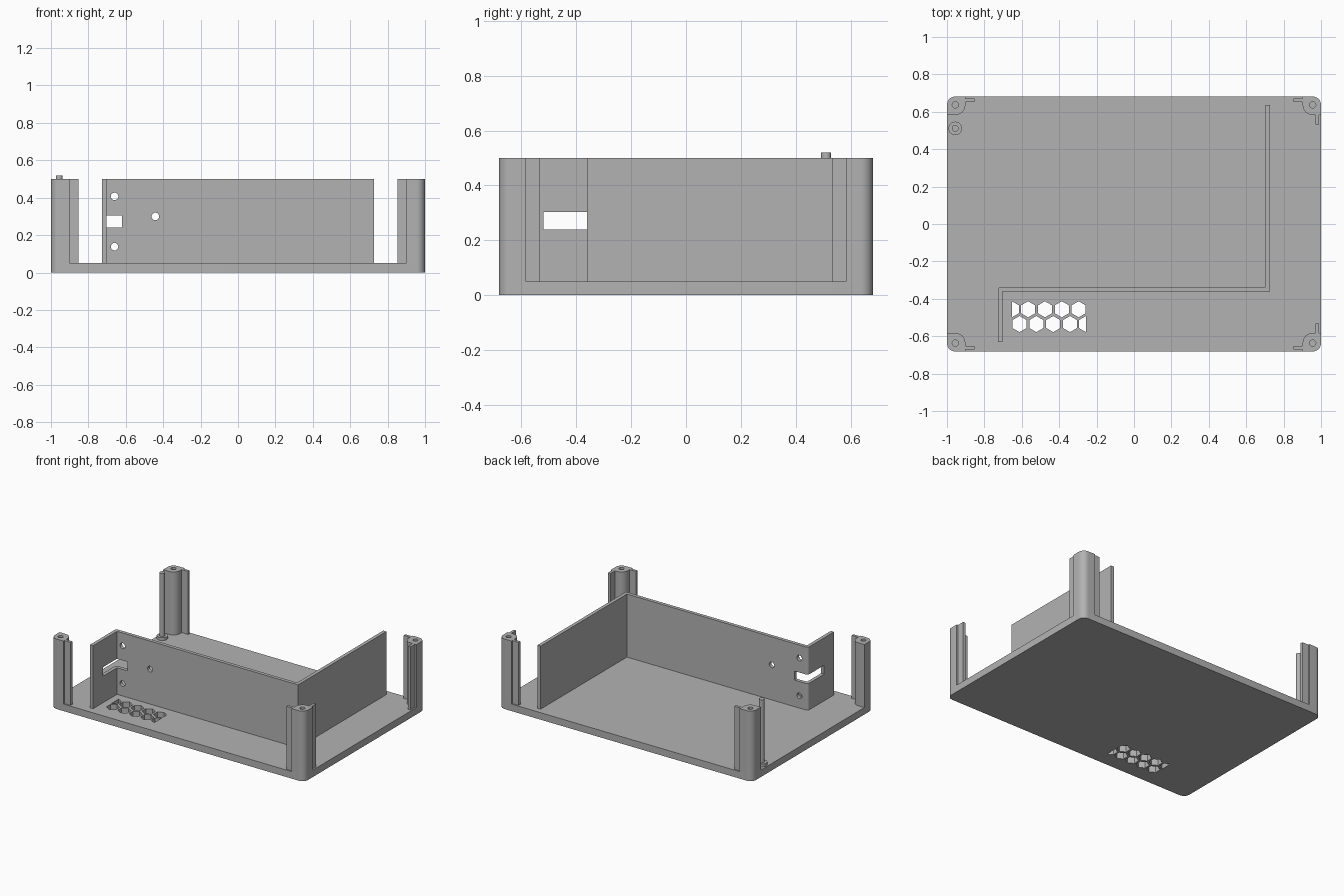
import bpy, bmesh, math
from mathutils import Vector

cube = bpy.data.objects.get("Cube")
if cube:
    bpy.data.objects.remove(cube, do_unlink=True)

grey = bpy.data.materials.new("plain_grey")
grey.use_nodes = True
COLOUR = (0.45, 0.45, 0.45, 1)
grey.diffuse_color = COLOUR
grey.node_tree.nodes["Principled BSDF"].inputs["Base Color"].default_value = COLOUR

W, D = 1.0, 0.682            # half width and half depth
FLOOR, TOP = 0.05, 0.5


def rounded(points, radii, steps=8):
    """Outline with its right-angled corners rounded."""
    out = []
    n = len(points)
    for i, r in enumerate(radii):
        p = Vector(points[i])
        if r == 0:
            out.append(p)
            continue
        a = (Vector(points[i - 1]) - p).normalized()
        b = (Vector(points[(i + 1) % n]) - p).normalized()
        c = p + r * (a + b)
        for k in range(steps + 1):
            t = math.pi / 2 * k / steps
            out.append(c - r * (b * math.cos(t) + a * math.sin(t)))
    return out


def rect(x0, y0, x1, y1):
    return [(x0, y0), (x1, y0), (x1, y1), (x0, y1)]


def circle(x, y, r, sides=32, start=0.0, sweep=2 * math.pi):
    return [(x + r * math.cos(start + sweep * k / sides),
             y + r * math.sin(start + sweep * k / sides)) for k in range(sides)]


def prism(name, outlines, low, high, along_y=False):
    """Extrude outlines from low to high, along z or along y."""
    bm = bmesh.new()
    for outline in outlines:
        place = (lambda p, h: (p[0], h, p[1])) if along_y else (lambda p, h: (p[0], p[1], h))
        bottom = [bm.verts.new(place(p, low)) for p in outline]
        top = [bm.verts.new(place(p, high)) for p in outline]
        bm.faces.new(bottom)
        bm.faces.new(top)
        n = len(outline)
        for i in range(n):
            j = (i + 1) % n
            bm.faces.new((bottom[i], bottom[j], top[j], top[i]))
    bmesh.ops.recalc_face_normals(bm, faces=bm.faces)
    mesh = bpy.data.meshes.new(name)
    bm.to_mesh(mesh)
    bm.free()
    mesh.materials.append(grey)
    ob = bpy.data.objects.new(name, mesh)
    bpy.context.collection.objects.link(ob)
    return ob


def activate(ob):
    bpy.ops.object.select_all(action='DESELECT')
    ob.select_set(True)
    bpy.context.view_layer.objects.active = ob


def cut(ob, cutter):
    cutter.hide_render = True
    mod = ob.modifiers.new("cut", 'BOOLEAN')
    mod.operation = 'DIFFERENCE'
    mod.solver = 'EXACT'
    mod.object = cutter
    activate(ob)
    bpy.ops.object.modifier_apply(modifier=mod.name)
    bpy.data.objects.remove(cutter, do_unlink=True)


def smooth(ob):
    activate(ob)
    bpy.ops.object.shade_smooth_by_angle(angle=math.radians(30))


# Base plate with a honeycomb vent, cut off straight at both ends
base = prism("base_plate", [rounded(rect(-W, -D, W, D), [0.045] * 4)], 0, FLOOR)
HEX, PITCH = 0.043, 0.09
up = math.pi / 2
vents = [circle(-0.566 + PITCH * i, -0.456, HEX, 6, up) for i in range(4)]
vents += [circle(-0.612 + PITCH * i, -0.535, HEX, 6, up) for i in range(4)]
for x, y, side in ((-0.653, -0.456, 1), (-0.257, -0.535, -1)):
    vents.append([(x + side * HEX * math.cos(a), y + HEX * math.sin(a))
                  for a in (-up, -up / 3, up / 3, up)])
cut(base, prism("vent_cutter", vents, -0.1, 0.2))
smooth(base)

# Inner wall, folded around two corners
T = 0.025
wall_path = [(0.727, 0.637), (0.727 - T, 0.637), (0.727 - T, -0.336), (-0.728, -0.336),
             (-0.728, -0.63), (-0.728 + T, -0.63), (-0.728 + T, -0.361), (0.727, -0.361)]
wall = prism("inner_wall", [rounded(wall_path, [0, 0, 0, 0.018, 0, 0, 0, 0])], FLOOR, TOP)
cut(wall, prism("port_cutter", [rect(-0.8, -0.52, -0.62, -0.3)], 0.24, 0.304))
screw_holes = [circle(x, z, 0.02) for x, z in ((-0.66, 0.407), (-0.66, 0.138), (-0.442, 0.3))]
cut(wall, prism("screw_cutter", screw_holes, -0.4, -0.3, along_y=True))
smooth(wall)

# Corner posts with screw holes and thin side tabs
S = 0.098
for fy, depth_name in ((-1, "front"), (1, "back")):
    for fx, side_name in ((-1, "right"), (1, "left")):
        label = depth_name + "_" + side_name
        corner = [(W, D), (W - S, D), (W - S, D - S), (W, D - S)]
        outline = rounded(corner, [0.045, 0, 0.05, 0])
        post = prism(label + "_post", [[(fx * x, fy * y) for x, y in outline]], FLOOR, TOP)
        hole = circle(fx * 0.955, fy * 0.637, 0.017)
        cut(post, prism("post_cutter", [hole], 0.1, 0.6))
        smooth(post)
        tabs = {"long": rect(0.852, D - 0.029, 0.91, D - 0.01)}
        if fx > 0:
            tabs["short"] = rect(W - 0.03, 0.532, W - 0.011, 0.592)
        for kind, shape in tabs.items():
            prism(label + "_" + kind + "_tab", [[(fx * x, fy * y) for x, y in shape]], FLOOR, TOP)

# Slim pin on a round foot
smooth(prism("pin_foot", [circle(-0.956, 0.511, 0.036)], FLOOR, 0.07))
smooth(prism("pin", [circle(-0.956, 0.511, 0.018)], FLOOR, 0.52))
